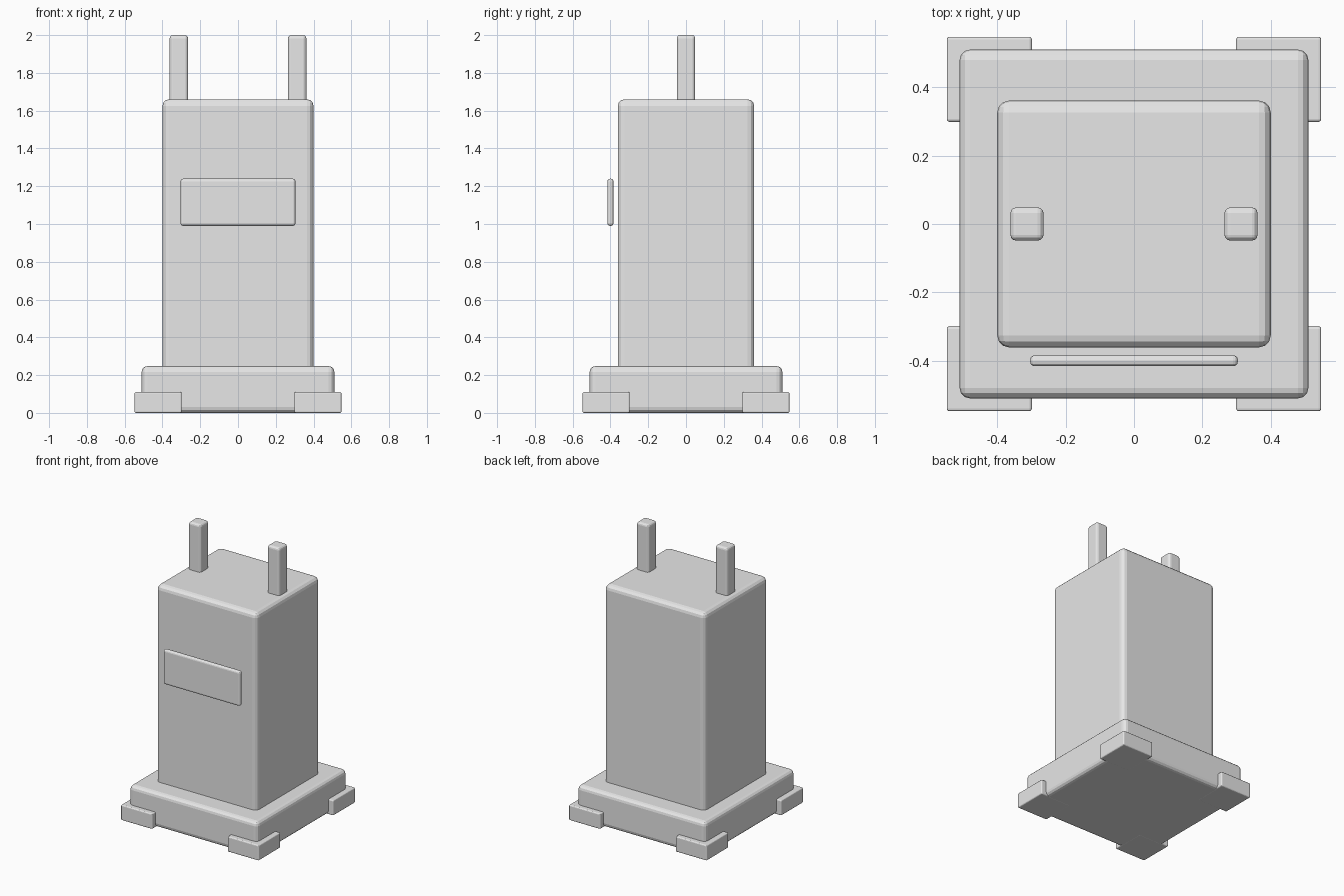
import bpy

if "Cube" in bpy.data.objects:
    bpy.data.objects.remove(bpy.data.objects["Cube"])

grey = bpy.data.materials.new("plain grey")
grey.diffuse_color = (0.8, 0.8, 0.8, 1)
grey.use_nodes = True
grey.node_tree.nodes["Principled BSDF"].inputs["Base Color"].default_value = grey.diffuse_color


def rounded_box(name, centre, size, bevel):
    """Box with evenly rounded edges."""
    bpy.ops.mesh.primitive_cube_add(size=1, location=centre)
    ob = bpy.context.object
    ob.name = name
    ob.scale = size
    bpy.ops.object.transform_apply(location=False, rotation=False, scale=True)
    ob.data.materials.append(grey)
    mod = ob.modifiers.new("rounding", 'BEVEL')
    mod.width = bevel
    mod.segments = 3
    mod.limit_method = 'ANGLE'
    return ob


# Plinth and main cabinet
rounded_box("base", (0, 0, 0.124), (1.02, 1.02, 0.247), 0.03)
rounded_box("body", (0, 0, 0.93), (0.80, 0.722, 1.46), 0.035)

# Thin panel floating just ahead of the front face
rounded_box("front_panel", (0, -0.40, 1.115), (0.608, 0.032, 0.25), 0.014)

# Two posts on top
for side, label in ((-1, "left"), (1, "right")):
    rounded_box(label + "_post", (side * 0.313, 0, 1.80),
                (0.097, 0.097, 0.40), 0.017)

# Four corner feet
for sx, xl in ((-1, "left"), (1, "right")):
    for sy, yl in ((-1, "front"), (1, "back")):
        rounded_box(yl + "_" + xl + "_foot", (sx * 0.423, sy * 0.423, 0.055),
                    (0.249, 0.249, 0.11), 0.008)
